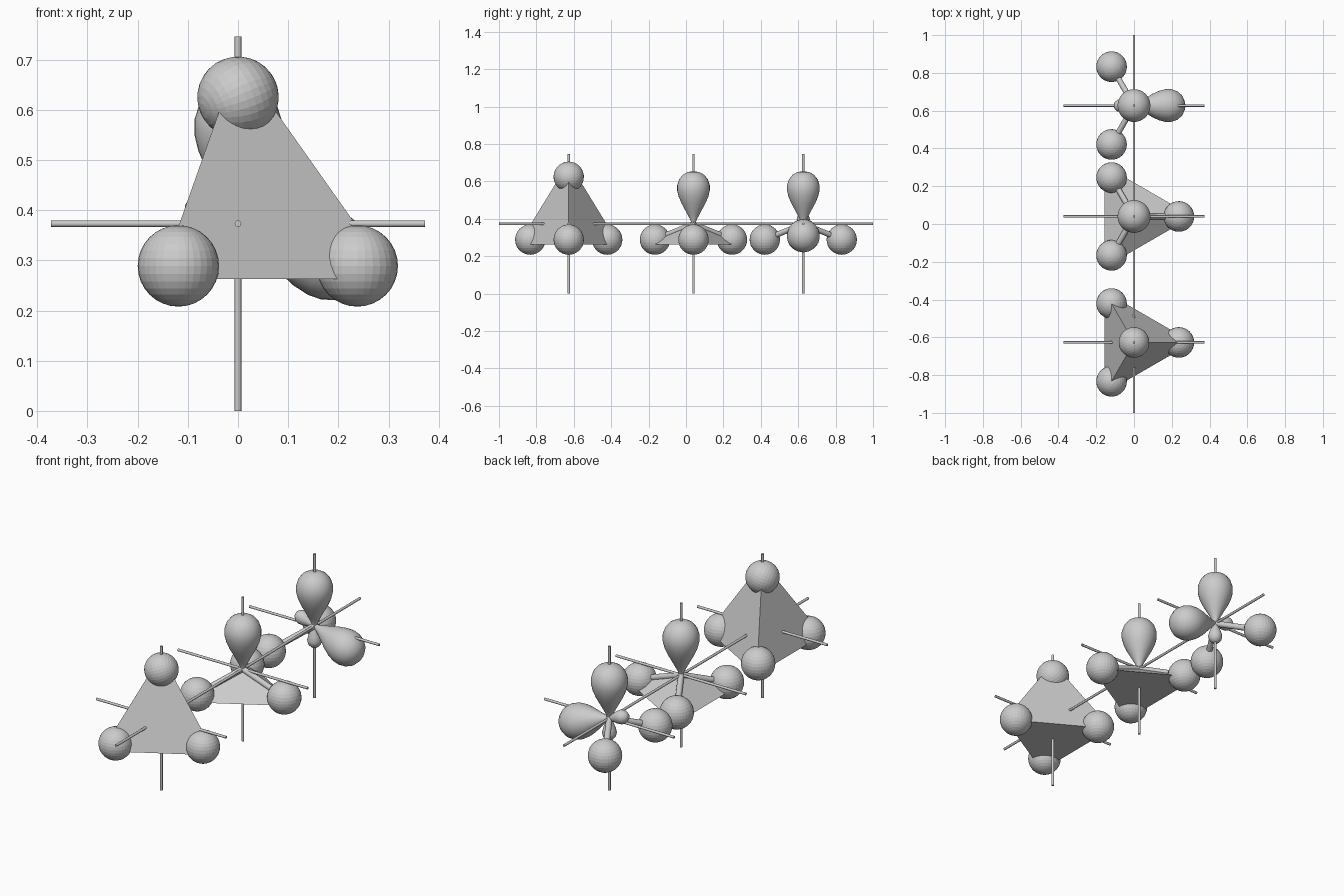
import bpy, bmesh, math
from mathutils import Vector

if "Cube" in bpy.data.objects:
    bpy.data.objects.remove(bpy.data.objects["Cube"])

H = 0.373                 # height of the atom centres
BOND, ATOM_R = 0.252, 0.081
TETRA_R = 0.33            # circumradius of the solid polyhedra

# Four tetrahedral directions: up, +x down, and two at the back-left
DIRS = [Vector((0, 0, 1))]
for a in (0, 120, 240):
    s, r = math.sqrt(8) / 3, math.radians(a)
    DIRS.append(Vector((s * math.cos(r), s * math.sin(r), -1 / 3)))


def new_object(name, bm):
    bmesh.ops.recalc_face_normals(bm, faces=bm.faces[:])
    mesh = bpy.data.meshes.new(name)
    bm.to_mesh(mesh)
    bm.free()
    ob = bpy.data.objects.new(name, mesh)
    bpy.context.collection.objects.link(ob)
    return ob


def aim(ob, origin, direction):
    ob.location = origin
    ob.rotation_mode = 'QUATERNION'
    ob.rotation_quaternion = direction.to_track_quat('Z', 'Y')


def rod(name, start, end, radius, sides=16):
    start, end = Vector(start), Vector(end)
    bm = bmesh.new()
    bmesh.ops.create_cone(bm, cap_ends=True, segments=sides, radius1=radius,
                          radius2=radius, depth=(end - start).length)
    ob = new_object(name, bm)
    aim(ob, (start + end) / 2, end - start)
    for p in ob.data.polygons:
        p.use_smooth = len(p.vertices) == 4


def atom(name, centre, tilt=0):
    bm = bmesh.new()
    bmesh.ops.create_uvsphere(bm, u_segments=32, v_segments=16, radius=ATOM_R)
    ob = new_object(name, bm)
    ob.location = centre
    ob.rotation_euler = (0, math.radians(tilt), math.radians(tilt / 3))


def solid(name, points):
    bm = bmesh.new()
    v = [bm.verts.new(p) for p in points]
    for f in ((0, 1, 2), (0, 2, 3), (0, 3, 1), (1, 3, 2)):
        bm.faces.new([v[i] for i in f])
    new_object(name, bm)


# Hybrid orbital profile (radius, distance): small back lobe, waist, large lobe
LOBE = [(0, -0.112), (0.018, -0.107), (0.031, -0.092), (0.035, -0.073),
        (0.029, -0.048), (0.018, -0.022), (0.011, 0), (0.016, 0.02),
        (0.029, 0.045), (0.046, 0.077), (0.064, 0.11), (0.079, 0.145),
        (0.087, 0.178), (0.087, 0.207), (0.077, 0.238), (0.058, 0.262),
        (0.032, 0.277), (0, 0.282)]


def orbital(name, centre, direction):
    bm = bmesh.new()
    verts = [bm.verts.new((r, 0, d)) for r, d in LOBE]
    edges = [bm.edges.new(pair) for pair in zip(verts, verts[1:])]
    bmesh.ops.spin(bm, geom=verts + edges, axis=(0, 0, 1), cent=(0, 0, 0),
                   angle=math.tau, steps=32)
    bmesh.ops.remove_doubles(bm, verts=bm.verts[:], dist=1e-4)
    ob = new_object(name, bm)
    aim(ob, centre, direction)
    for p in ob.data.polygons:
        p.use_smooth = True


# Shared long axis
rod("long_axis", (0, -1, H), (0, 1, H), 0.0065)

# Per molecule: name, y position, number of leading directions that are orbitals
for name, y, pairs in (("four_bond", -0.627, 0), ("three_bond", 0.04, 1),
                       ("two_bond", 0.627, 2)):
    c = Vector((0, y, H))
    rod(name + "_cross_axis", (-0.372, y, H), (0.372, y, H), 0.0065)
    rod(name + "_upright_axis", (0, y, 0), (0, y, 2 * H), 0.0065)
    for i, d in enumerate(DIRS):
        if i < pairs:
            orbital(f"{name}_orbital_{i}", c, d)
        else:
            rod(f"{name}_bond_{i}", c, c + d * BOND, 0.015)
            atom(f"{name}_atom_{i}", c + d * BOND, 70 if i == 0 else 0)
    # Full tetrahedron, or a shallow pyramid topped at the centre
    if pairs < 2:
        top = c if pairs else c + DIRS[0] * TETRA_R
        solid(name + "_polyhedron", [top] + [c + d * TETRA_R for d in DIRS[1:]])
